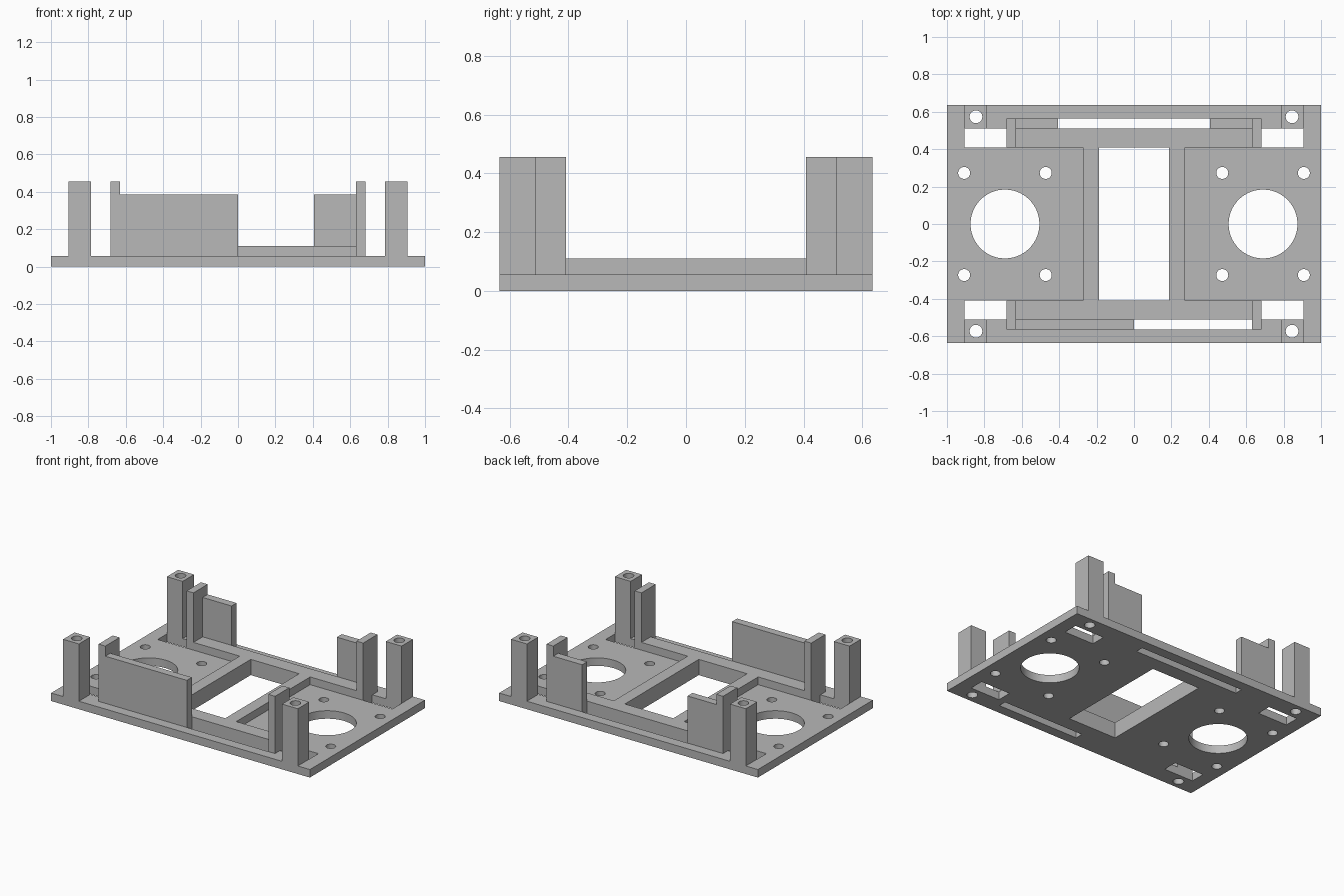
import bpy
import bmesh
from mathutils import Matrix

if "Cube" in bpy.data.objects:
    bpy.data.objects.remove(bpy.data.objects["Cube"], do_unlink=True)

# Single grey plastic
grey = bpy.data.materials.new("grey plastic")
grey.use_nodes = True
colour = (0.48, 0.48, 0.48, 1)
grey.diffuse_color = colour
grey.node_tree.nodes["Principled BSDF"].inputs["Base Color"].default_value = colour

# Shared levels and lines
BASE, RAIL, WALL, TOP = 0.056, 0.11, 0.385, 0.456
IN, MID, OUT, EDGE = 0.408, 0.51, 0.565, 0.635
SIDES = (-1, 1)
CORNERS = [(sx, sy) for sx in SIDES for sy in SIDES]


def add_box(bm, x0, x1, y0, y1, z0, z1):
    m = Matrix.Translation(((x0 + x1) / 2, (y0 + y1) / 2, (z0 + z1) / 2))
    m = m @ Matrix.Diagonal((abs(x1 - x0), abs(y1 - y0), abs(z1 - z0), 1))
    bmesh.ops.create_cube(bm, size=1, matrix=m)


def add_drill(bm, x, y, radius, segments=48):
    bmesh.ops.create_cone(bm, cap_ends=True, segments=segments, radius1=radius,
                          radius2=radius, depth=2, matrix=Matrix.Translation((x, y, 0)))


def make(name, bm):
    mesh = bpy.data.meshes.new(name)
    bm.to_mesh(mesh)
    bm.free()
    mesh.materials.append(grey)
    ob = bpy.data.objects.new(name, mesh)
    bpy.context.collection.objects.link(ob)
    return ob


def box(name, *bounds):
    bm = bmesh.new()
    add_box(bm, *bounds)
    return make(name, bm)


def cut(ob, cutter_bm):
    """Subtract the cutter, then smooth the round walls only."""
    cutter = make("cutter", cutter_bm)
    cutter.hide_render = True
    mod = ob.modifiers.new("holes", "BOOLEAN")
    mod.operation, mod.solver, mod.object = "DIFFERENCE", "EXACT", cutter
    bpy.ops.object.select_all(action="DESELECT")
    ob.select_set(True)
    bpy.context.view_layer.objects.active = ob
    bpy.ops.object.modifier_apply(modifier=mod.name)
    bpy.data.objects.remove(cutter, do_unlink=True)
    bpy.ops.object.shade_smooth_by_angle()


# Base plate with all its openings
plate = box("base_plate", -1, 1, -EDGE, EDGE, 0, BASE)
holes = bmesh.new()
add_box(holes, -0.187, 0.187, -IN, IN, -1, 1)       # centre window
add_box(holes, 0, 0.63, -OUT, -MID, -1, 1)          # front slot
add_box(holes, -0.407, 0.407, MID, OUT, -1, 1)      # back slot
for sx in SIDES:
    add_drill(holes, sx * 0.69, 0, 0.184, 96)       # motor opening
    for dx, sy in CORNERS:
        add_drill(holes, sx * 0.69 + dx * 0.218, sy * 0.273, 0.032)
for sx, sy in CORNERS:
    add_box(holes, sx * 0.68, sx * 0.907, sy * IN, sy * MID, -1, 1)
    add_drill(holes, sx * 0.845, sy * 0.573, 0.034)
cut(plate, holes)

# Raised frame around the centre
for s, end, side in ((-1, "front", "right"), (1, "back", "left")):
    box(end + "_rail", -0.63, 0.63, s * IN, s * MID, BASE, RAIL)
    box(side + "_crossbar", s * 0.187, s * 0.272, -IN, IN, BASE, RAIL)

# Corner posts and the upright end stops beside them
for sx, sy in CORNERS:
    where = ("front" if sy < 0 else "back") + ("_right" if sx < 0 else "_left")
    post = box(where + "_post", sx * 0.785, sx * 0.907, sy * MID, sy * EDGE, BASE, TOP)
    bore = bmesh.new()
    add_drill(bore, sx * 0.845, sy * 0.573, 0.034)
    cut(post, bore)
    box(where + "_end_stop", sx * 0.63, sx * 0.682, sy * IN, sy * OUT, BASE, TOP)

# Low walls: one long at the front, two short at the back
box("front_wall", -0.63, 0, -OUT, -MID, BASE, WALL)
for sx, side in zip(SIDES, ("right", "left")):
    box("back_" + side + "_wall", sx * 0.407, sx * 0.63, MID, OUT, BASE, WALL)
